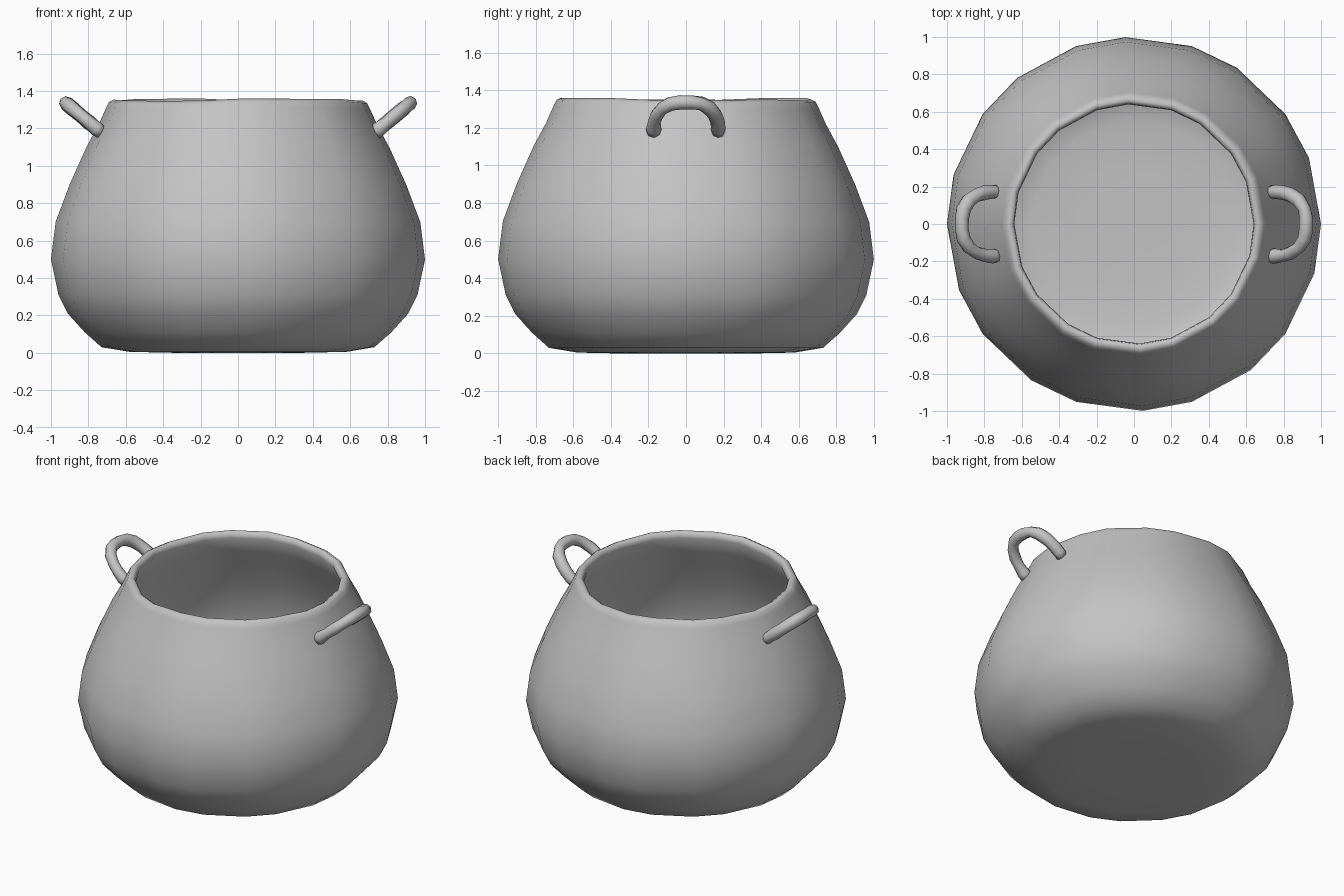
import bpy, bmesh, math, random
from mathutils import Vector

random.seed(4)
cube = bpy.data.objects.get("Cube")
if cube:
    bpy.data.objects.remove(cube)

grey = bpy.data.materials.new("plain grey")
grey.use_nodes = True
colour = (0.55, 0.55, 0.55, 1)
grey.diffuse_color = colour
grey.node_tree.nodes["Principled BSDF"].inputs["Base Color"].default_value = colour


def add_object(name, bm):
    bmesh.ops.recalc_face_normals(bm, faces=bm.faces)
    for face in bm.faces:
        face.smooth = True
    mesh = bpy.data.meshes.new(name)
    bm.to_mesh(mesh)
    bm.free()
    mesh.materials.append(grey)
    obj = bpy.data.objects.new(name, mesh)
    bpy.context.collection.objects.link(obj)
    return obj


def skin(bm, rings, caps):
    """Join successive closed rings of points, closing both ends."""
    loops = [[bm.verts.new(p) for p in ring] for ring in rings]
    for a, b in zip(loops, loops[1:]):
        n = len(a)
        for i in range(n):
            j = (i + 1) % n
            bm.faces.new((a[i], a[j], b[j], b[i]))
    if caps:
        bm.faces.new(loops[0])
        bm.faces.new(loops[-1])


# Pot: outer wall, rounded rim, inner wall and floor as (radius, height)
profile = [(0.35, 0), (0.58, 0.005), (0.73, 0.03), (0.82, 0.11), (0.91, 0.21),
           (0.96, 0.31), (1.0, 0.5), (0.975, 0.7), (0.9, 0.9), (0.81, 1.1),
           (0.745, 1.22), (0.705, 1.31), (0.69, 1.34), (0.665, 1.353),
           (0.645, 1.34), (0.64, 1.31), (0.69, 1.2), (0.755, 1.08), (0.84, 0.9),
           (0.915, 0.7), (0.94, 0.5), (0.9, 0.32), (0.83, 0.2), (0.7, 0.09),
           (0.55, 0.06), (0.3, 0.055)]
SIDES = 20
angles = [2 * math.pi * (i + 0.5 * (i % 2) * 0.3) / SIDES for i in range(SIDES)]
sway = [random.uniform(-0.008, 0.008) for _ in angles]
bm = bmesh.new()
skin(bm, [[(r * math.cos(a), r * math.sin(a), z + s * z / 1.35)
           for a, s in zip(angles, sway)] for r, z in profile], True)
add_object("pot", bm)

# Handles: lumpy arched tubes leaning outward on each side
half = [(0.17, -0.04), (0.172, 0.1), (0.168, 0.33), (0.155, 0.56),
        (0.125, 0.8), (0.08, 0.95), (0.03, 1.0)]
arch = half + [(-y, t) for y, t in reversed(half)]
for side, name in ((1, "left_handle"), (-1, "right_handle")):
    path = [Vector((side * (0.735 + 0.185 * t), y, 1.18 + 0.155 * t)) for y, t in arch]
    across = Vector((side * -0.64, 0, 0.77))
    rings = []
    for i, p in enumerate(path):
        along = (path[min(i + 1, len(path) - 1)] - path[max(i - 1, 0)]).normalized()
        out = along.cross(across).normalized()
        size = 0.037 + random.uniform(-0.004, 0.004)
        rings.append([p + size * (math.cos(k * math.pi / 4) * out
                                  + math.sin(k * math.pi / 4) * across)
                      for k in range(8)])
    bm = bmesh.new()
    skin(bm, rings, True)
    add_object(name, bm)
